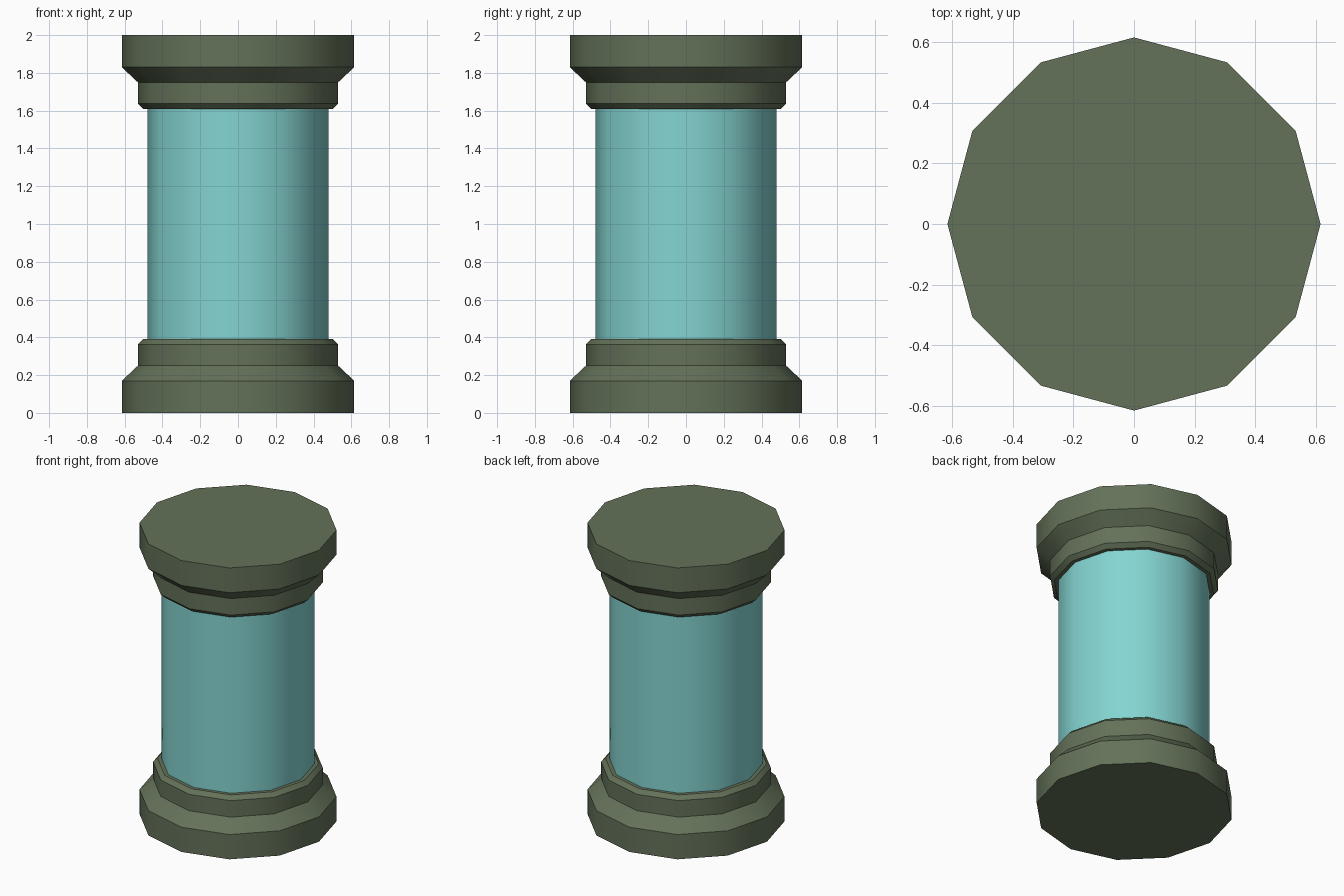
import bpy, bmesh, math

if "Cube" in bpy.data.objects:
    bpy.data.objects.remove(bpy.data.objects["Cube"])

SIDES = 12


def material(name, rgb):
    m = bpy.data.materials.new(name)
    m.diffuse_color = (*rgb, 1)
    m.use_nodes = True
    m.node_tree.nodes["Principled BSDF"].inputs["Base Color"].default_value = m.diffuse_color
    return m


def lathe(name, profile, mat, capped=True):
    """Revolve (radius, z) points into a twelve-sided solid."""
    bm = bmesh.new()
    rings = [[bm.verts.new((r * math.cos(i * math.tau / SIDES),
                            r * math.sin(i * math.tau / SIDES), z))
              for i in range(SIDES)] for r, z in profile]
    for a, b in zip(rings, rings[1:]):
        for i in range(SIDES):
            j = (i + 1) % SIDES
            bm.faces.new((a[i], a[j], b[j], b[i]))
    if capped:
        bm.faces.new(rings[0])
        bm.faces.new(rings[-1])
    bmesh.ops.recalc_face_normals(bm, faces=bm.faces)
    mesh = bpy.data.meshes.new(name)
    bm.to_mesh(mesh)
    bm.free()
    ob = bpy.data.objects.new(name, mesh)
    bpy.context.collection.objects.link(ob)
    mesh.materials.append(mat)
    bpy.ops.object.select_all(action='DESELECT')
    ob.select_set(True)
    bpy.context.view_layer.objects.active = ob
    bpy.ops.object.shade_smooth_by_angle(angle=math.radians(35))
    return ob


metal = material("dark_green_metal", (0.127, 0.168, 0.1))
glass = material("teal_glass", (0.23, 0.66, 0.64))

# Stepped base and its mirrored copy on top
step = [(0.615, 0), (0.615, 0.17), (0.53, 0.25), (0.53, 0.363), (0.503, 0.39)]
lathe("base_cap", step, metal)
lathe("top_cap", [(r, 2 - z) for r, z in reversed(step)], metal)

# Glass body between the caps
lathe("glass_tube", [(0.478, 0.39), (0.478, 1.61)], glass, capped=False)
